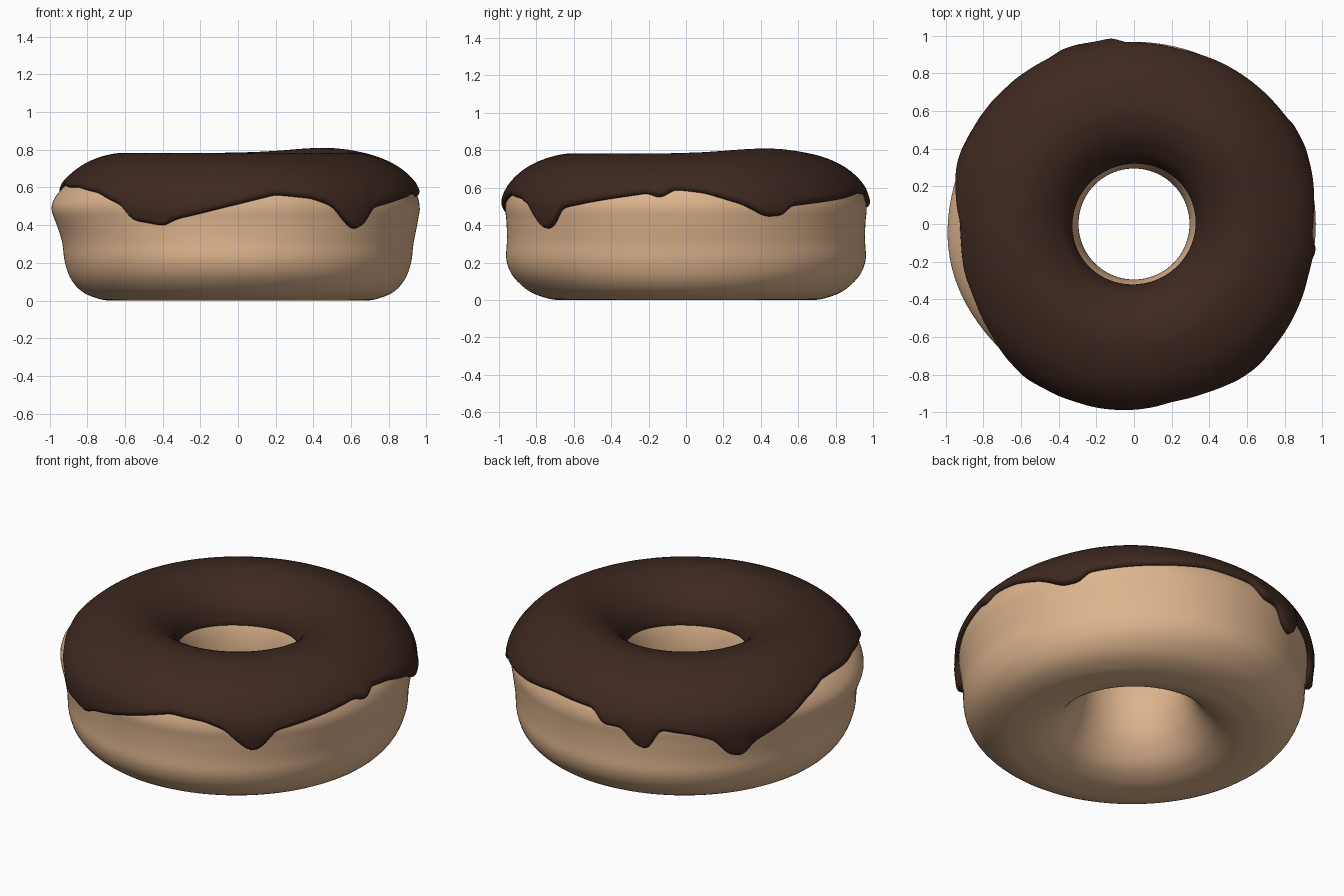
import bpy, math
from mathutils import Vector

if "Cube" in bpy.data.objects:
    bpy.data.objects.remove(bpy.data.objects["Cube"])

N = 360  # segments around the ring

# Dough cross-section (radius, height): hole wall, over the top, outer side, base
PROFILE = [(.295, .36), (.30, .45), (.325, .55), (.38, .64), (.46, .71), (.53, .742),
           (.61, .755), (.70, .742), (.80, .705), (.88, .652), (.94, .58), (.965, .50),
           (.957, .42), (.945, .31), (.94, .21), (.905, .12), (.83, .045), (.73, .006),
           (.66, 0), (.60, .001), (.52, .02), (.43, .07), (.35, .17), (.31, .27)]

# Icing lower edge (angle in degrees, height)
EDGE = [(-164, .60), (-155, .60), (-141, .57), (-129, .50), (-125, .425), (-114, .395),
        (-110, .43), (-102, .46), (-90, .51), (-78, .56), (-66, .54), (-59, .50),
        (-55, .43), (-51, .375), (-47, .395), (-43, .49), (-29, .53), (-12, .57),
        (-9.5, .545), (-7, .55), (-4, .59), (6, .57), (18, .51), (26, .445), (32, .45),
        (35, .50), (60, .54), (75, .57), (93, .56), (97, .49), (104, .49), (108, .40),
        (113, .375), (116, .50), (127, .475), (134, .44), (139, .34), (144, .32),
        (148, .40), (152, .43), (168, .56), (179, .61), (186, .61), (196, .60)]


def catmull(points, steps):
    """Closed smooth curve through the points."""
    n, out = len(points), []
    p = [Vector(q) for q in points]
    for i in range(n):
        a, b, c, d = (p[(i + k) % n] for k in (-1, 0, 1, 2))
        for s in range(steps):
            t = s / steps
            out.append(.5 * (2 * b + (c - a) * t + (2 * a - 5 * b + 4 * c - d) * t * t
                             + (3 * b - a - 3 * c + d) * t ** 3))
    return out


def gauss(x, w):
    return math.exp(-(x / w) ** 2)


def ang(a, b):
    return (a - b + 180) % 360 - 180


def place(r, z, deg):
    """Uneven hand-made shape: lobes low down, a side bulge, a raised patch on top."""
    side = max(0, min(1, (r - .62) / .3))
    r += side * (-.02 * math.cos(math.radians(2 * deg)) * gauss(z - .2, .16)
                 + .03 * gauss(ang(deg, 192), 25) * gauss(z - .49, .1)
                 - .015 * gauss(ang(deg, 190), 30) * gauss(z - .68, .09))
    z += .028 * gauss(ang(deg, 43), 30) * gauss(z - .80, .12) * gauss(r - .65, .3)
    a = math.radians(deg)
    return (r * math.cos(a), r * math.sin(a), max(z, 0))


def ring_mesh(name, sections, color):
    """Skin closed cross-sections around the ring."""
    m = len(sections[0])
    verts = [v for s in sections for v in s]
    faces = [(i * m + j, (i + 1) % N * m + j, (i + 1) % N * m + (j + 1) % m, i * m + (j + 1) % m)
             for i in range(N) for j in range(m)]
    faces = [f[::-1] for f in faces]
    me = bpy.data.meshes.new(name)
    me.from_pydata(verts, [], faces)
    me.polygons.foreach_set("use_smooth", [True] * len(faces))
    mat = bpy.data.materials.new(name + "_material")
    mat.diffuse_color = color
    mat.use_nodes = True
    mat.node_tree.nodes["Principled BSDF"].inputs["Base Color"].default_value = mat.diffuse_color
    me.materials.append(mat)
    ob = bpy.data.objects.new(name, me)
    bpy.context.collection.objects.link(ob)


# Dough
curve = catmull(PROFILE, 4)
ring_mesh("dough", [[place(p.x, p.y, 360 * i / N) for p in curve] for i in range(N)],
          (.73, .46, .27, 1))

# Icing edge heights, softened
heights = []
for i in range(N):
    d = (360 * i / N + 164) % 360 - 164
    for (a0, z0), (a1, z1) in zip(EDGE, EDGE[1:]):
        if a0 <= d <= a1:
            heights.append(z0 + (z1 - z0) * (d - a0) / (a1 - a0))
            break
for _ in range(3):
    heights = [(heights[i - 1] + 2 * heights[i] + heights[(i + 1) % N]) / 4 for i in range(N)]
broad = heights
for _ in range(60):
    broad = [(broad[i - 1] + 2 * broad[i] + broad[(i + 1) % N]) / 4 for i in range(N)]

# Arc-length table of the dough curve from hole wall to lower outer side
STEPS = 16
fine = catmull(PROFILE, STEPS)[:15 * STEPS]
length = [0]
for p, q in zip(fine, fine[1:]):
    length.append(length[-1] + (q - p).length)


def at_length(s):
    i = 0
    while i < len(length) - 2 and length[i + 1] < s:
        i += 1
    t = (s - length[i]) / (length[i + 1] - length[i])
    lo, hi = fine[max(i - 3, 0)], fine[min(i + 4, len(fine) - 1)]
    tan = (hi - lo).normalized()
    return fine[i].lerp(fine[i + 1], t), Vector((-tan.y, tan.x))


def length_at_height(z):
    for i in range(7 * STEPS, len(fine) - 1):
        if fine[i + 1].y <= z:
            return length[i] + (length[i + 1] - length[i]) * (fine[i].y - z) / (fine[i].y - fine[i + 1].y)


# Icing: shell over the dough with a rounded rim, thicker in the drips
sections = []
lip = [0, .002, .006, .012, .02, .03]
for i in range(N):
    deg = 360 * i / N
    s0 = length[2 * STEPS] + .012 * math.sin(math.radians(2 * deg + 40))
    s1 = length_at_height(heights[i])
    span = s1 - s0
    body = [.03 + (span - .06) * k / 27 for k in range(1, 27)]
    extra = max(0, min(.02, (broad[i] - heights[i]) * .25))
    sec = []
    for s in lip + body + [span - e for e in reversed(lip)]:
        p, nrm = at_length(s0 + s)
        thick = .03 + extra * max(0, 1 - (span - s) / .2)
        if s < span / 2:
            thick *= min(1, .3 + s / .15)
        e = min(1, min(s, span - s) / .03)
        q = p + nrm * (thick * math.sqrt(max(0, 1 - (1 - e) ** 2)) - .002)
        sec.append(place(q.x, q.y, deg))
    for k in range(12, -1, -1):  # hidden underside
        p, nrm = at_length(s0 + .01 + (span - .02) * k / 12)
        q = p - nrm * .012
        sec.append(place(q.x, q.y, deg))
    sections.append(sec)
ring_mesh("icing", sections, (.048, .021, .014, 1))
